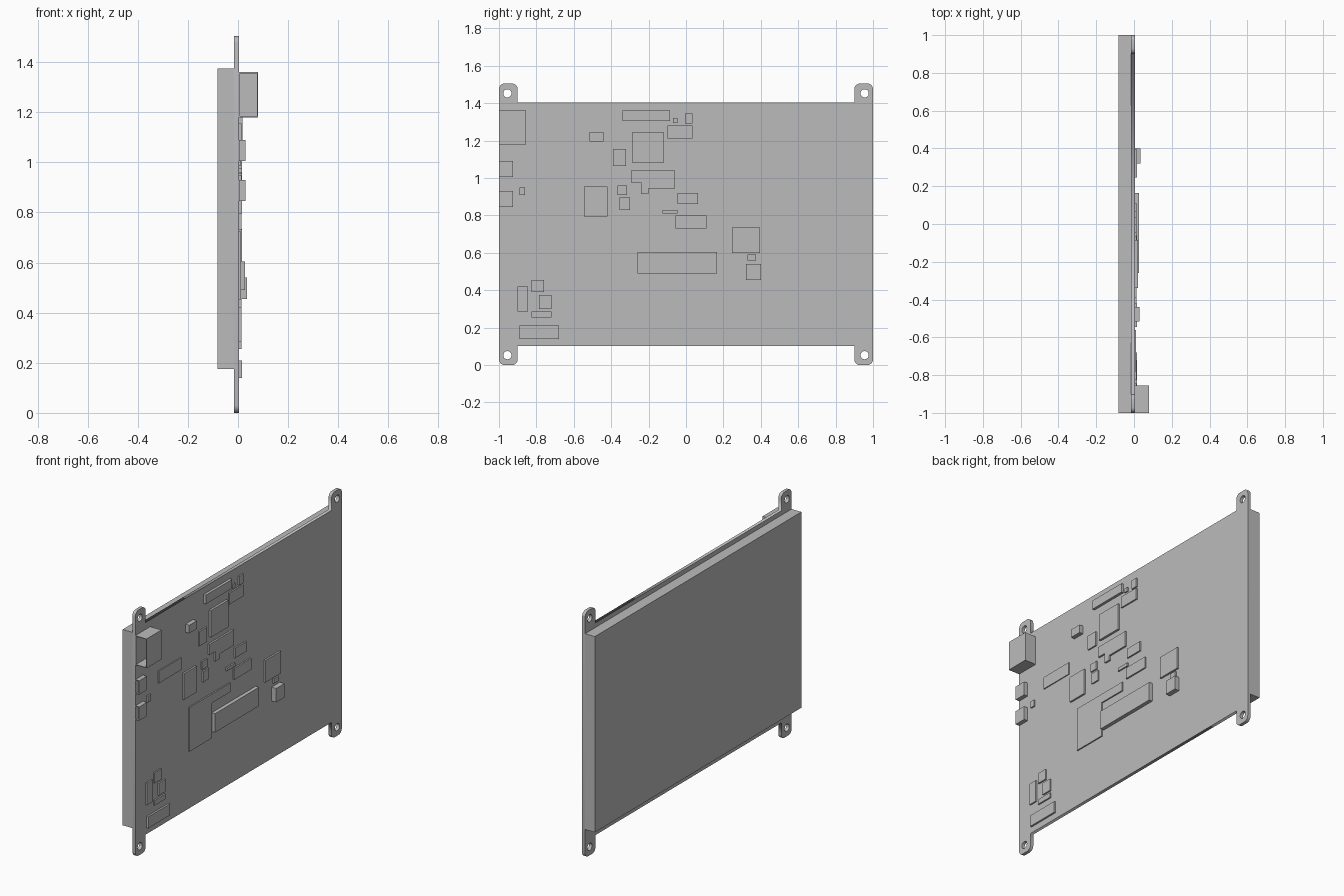
import bpy
import bmesh
from math import sin, cos, pi
from mathutils import Matrix, Vector

cube = bpy.data.objects.get("Cube")
if cube:
    bpy.data.objects.remove(cube)

grey = bpy.data.materials.new("plain grey")
grey.use_nodes = True
colour = (0.5, 0.5, 0.5, 1)
grey.diffuse_color = colour
grey.node_tree.nodes["Principled BSDF"].inputs["Base Color"].default_value = colour

BACK, FACE = -0.016, 0.004      # the two sides of the board
MID = 0.7525                    # half of the total height


def add_box(bm, x, y, z):
    """Box from three (low, high) ranges."""
    size = [b - a for a, b in (x, y, z)]
    centre = Vector([(a + b) / 2 for a, b in (x, y, z)])
    matrix = Matrix.Translation(centre) @ Matrix.Diagonal((*size, 1))
    return bmesh.ops.create_cube(bm, size=1, matrix=matrix)["verts"]


def finish(bm, name):
    mesh = bpy.data.meshes.new(name)
    bm.to_mesh(mesh)
    bm.free()
    mesh.materials.append(grey)
    obj = bpy.data.objects.new(name, mesh)
    bpy.context.collection.objects.link(obj)
    return obj


def chip(name, height, *rects):
    """Flat component made of (y0, y1, z0, z1) rectangles."""
    bm = bmesh.new()
    for y0, y1, z0, z1 in rects:
        add_box(bm, (FACE - 0.002, height), (y0, y1), (z0, z1))
    finish(bm, name)


def socket(name, height, y1, z0, z1, wall):
    """Port with an opening towards the front edge."""
    bm = bmesh.new()
    add_box(bm, (FACE, height), (-1, y1), (z0, z1))
    bm.normal_update()
    front = [f for f in bm.faces if f.normal.y < -0.9]
    bmesh.ops.inset_region(bm, faces=front, thickness=wall)
    cavity = bmesh.ops.extrude_face_region(bm, geom=front)["geom"]
    bmesh.ops.delete(bm, geom=[f for f in front if f.is_valid], context="FACES_ONLY")
    verts = [g for g in cavity if isinstance(g, bmesh.types.BMVert)]
    bmesh.ops.translate(bm, verts=verts, vec=(0, (y1 + 1) * 0.85, 0))
    bmesh.ops.recalc_face_normals(bm, faces=bm.faces)
    finish(bm, name)


# Circuit board with four rounded, drilled mounting ears
def arc(cy, cz, r, start, end, n):
    steps = [start + (end - start) * i / n for i in range(n + 1)]
    return [(cy + r * cos(a), cz + r * sin(a)) for a in steps]


r = 0.03
corner = arc(1 - r, MID - r, r, 0, pi / 2, 5) + arc(0.9 + r, MID - r, r, pi / 2, pi, 5)
corner.append((0.9, 0.65))
outline = []
holes = []
for sy, sz in ((1, 1), (-1, 1), (-1, -1), (1, -1)):
    part = [(y * sy, z * sz) for y, z in corner]
    outline += part if sy * sz > 0 else part[::-1]
    holes.append(arc(0.955 * sy, 0.7 * sz, 0.022, 0, 2 * pi, 24)[:-1])

curve = bpy.data.curves.new("circuit_board", "CURVE")
curve.dimensions = "2D"
curve.fill_mode = "BOTH"
curve.extrude = (FACE - BACK) / 2
for loop in [outline] + holes:
    spline = curve.splines.new("POLY")
    spline.points.add(len(loop) - 1)
    for point, (y, z) in zip(spline.points, loop):
        point.co = (y, z, 0, 1)
    spline.use_cyclic_u = True
curve.materials.append(grey)
board = bpy.data.objects.new("circuit_board", curve)
bpy.context.collection.objects.link(board)
board.matrix_world = Matrix(((0, 0, 1, (FACE + BACK) / 2), (1, 0, 0, 0),
                             (0, 1, 0, MID), (0, 0, 0, 1)))
bpy.ops.object.select_all(action="DESELECT")
board.select_set(True)
bpy.context.view_layer.objects.active = board
bpy.ops.object.convert(target="MESH")

# Display panel behind the board
panel = bmesh.new()
add_box(panel, (-0.082, BACK), (-1, 1), (0.175, 1.375))
finish(panel, "display_panel")

# Ports on the front edge
socket("large_port", 0.08, -0.855, 1.18, 1.36, 0.006)
socket("upper_small_port", 0.03, -0.925, 1.005, 1.09, 0.004)
socket("lower_small_port", 0.03, -0.925, 0.845, 0.93, 0.004)

# Components on the board face
chip("button", 0.03, (-0.515, -0.44, 1.195, 1.245))
chip("tall_block", 0.035, (0.32, 0.40, 0.455, 0.54))
chip("long_connector", 0.027, (-0.26, 0.165, 0.49, 0.605))
chip("pin_header", 0.02, (-0.34, -0.085, 1.305, 1.36))
chip("main_chip", 0.012, (-0.485, -0.09, 0.67, 0.725), (-0.485, -0.27, 0.455, 0.67))
chip("stepped_chip", 0.015, (-0.295, -0.06, 0.975, 1.04),
     (-0.24, -0.06, 0.945, 0.975), (-0.24, -0.2, 0.915, 0.945))
chip("processor", 0.018, (-0.285, -0.12, 1.08, 1.245))
chip("memory_chip", 0.015, (-0.545, -0.42, 0.795, 0.955))
chip("square_chip", 0.015, (0.245, 0.395, 0.6, 0.735))
chip("corner_connector", 0.015, (-0.89, -0.68, 0.14, 0.21))
chip("edge_chip", 0.01, (-0.78, -0.56, 0.985, 1.06))

small_parts = [
    (-0.39, -0.32, 1.065, 1.155), (-0.07, -0.045, 1.295, 1.32),
    (-0.005, 0.035, 1.29, 1.345), (-0.1, 0.035, 1.21, 1.28),
    (-0.365, -0.315, 0.91, 0.96), (-0.355, -0.3, 0.83, 0.895),
    (-0.045, 0.065, 0.86, 0.92), (-0.125, -0.045, 0.81, 0.83),
    (-0.055, 0.11, 0.73, 0.8), (0.33, 0.375, 0.56, 0.59),
    (-0.785, -0.72, 0.3, 0.375), (-0.9, -0.845, 0.285, 0.42),
    (-0.825, -0.76, 0.39, 0.455), (-0.825, -0.72, 0.255, 0.285),
    (-0.89, -0.86, 0.91, 0.95),
]
for i, rect in enumerate(small_parts, 1):
    chip(f"small_component_{i}", 0.013, rect)
